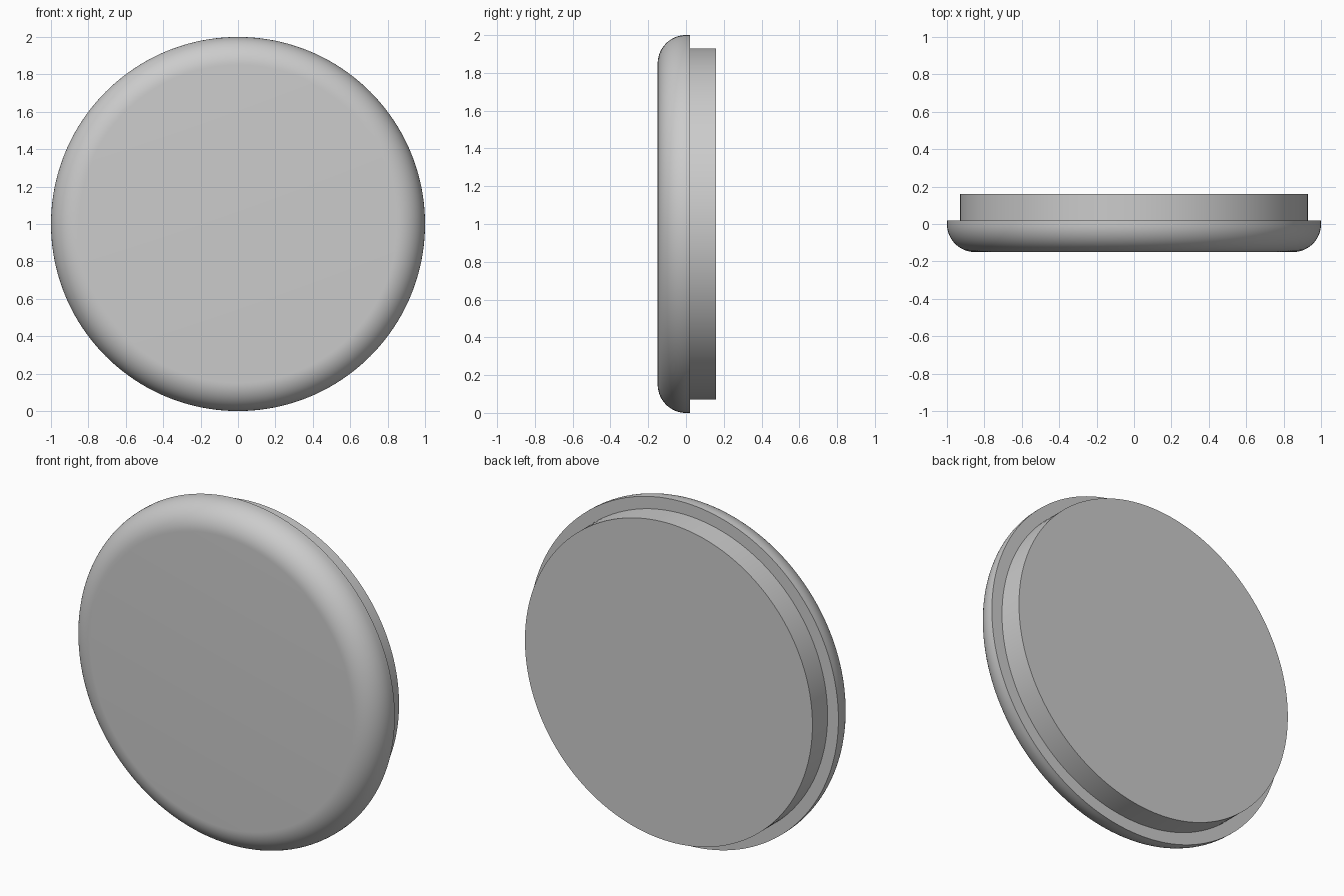
import bpy, bmesh, math
from mathutils import Matrix

cube = bpy.data.objects.get("Cube")
if cube:
    bpy.data.objects.remove(cube, do_unlink=True)

SIDES = 160


def material(name, rgb):
    m = bpy.data.materials.new(name)
    m.use_nodes = True
    m.diffuse_color = (*rgb, 1)
    m.node_tree.nodes["Principled BSDF"].inputs["Base Color"].default_value = (*rgb, 1)
    return m


def lathe(name, profile, mat):
    """Turn (radius, y) points around the y axis into a closed disc."""
    bm = bmesh.new()
    rings = []
    for r, y in profile:
        ring = []
        for i in range(SIDES):
            a = 2 * math.pi * i / SIDES
            ring.append(bm.verts.new((r * math.cos(a), y, 1 + r * math.sin(a))))
        rings.append(ring)
    for a, b in zip(rings, rings[1:]):
        for i in range(SIDES):
            j = (i + 1) % SIDES
            bm.faces.new((a[i], a[j], b[j], b[i]))
    bm.faces.new(rings[0])
    bm.faces.new(rings[-1])
    bmesh.ops.recalc_face_normals(bm, faces=bm.faces)
    mesh = bpy.data.meshes.new(name)
    bm.to_mesh(mesh)
    bm.free()
    mesh.materials.append(mat)
    ob = bpy.data.objects.new(name, mesh)
    bpy.context.collection.objects.link(ob)
    bpy.ops.object.select_all(action="DESELECT")
    ob.select_set(True)
    bpy.context.view_layer.objects.active = ob
    bpy.ops.object.shade_smooth_by_angle(angle=math.radians(30))
    return ob


grey = material("light grey", (0.6, 0.6, 0.6))

# Rounded front cap: quarter-round edge, then a short straight wall
ROUND, STEPS = 0.15, 16
edge = []
for k in range(STEPS + 1):
    t = math.pi / 2 * k / STEPS
    edge.append((1 - ROUND + ROUND * math.sin(t), -ROUND * math.cos(t)))
lathe("front_cap", edge + [(1, 0.02)], grey)

# Narrower plug behind the cap
lathe("rear_plug", [(0.93, 0.02), (0.93, 0.16)], grey)
